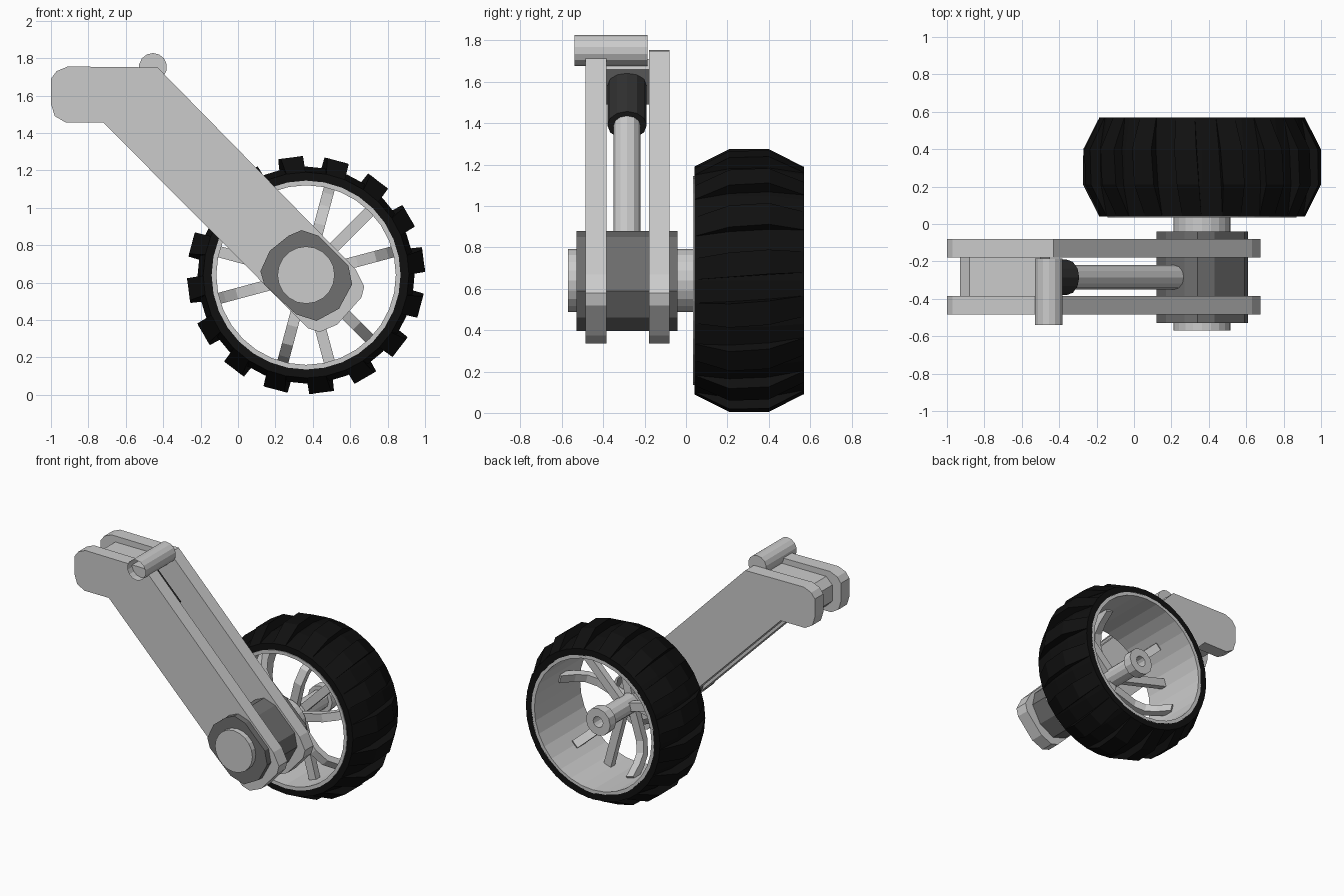
import bpy, bmesh, math
from mathutils import Vector

if "Cube" in bpy.data.objects:
    bpy.data.objects.remove(bpy.data.objects["Cube"])

CX, CZ = 0.364, 0.64  # wheel axis


def material(name, v):
    m = bpy.data.materials.new(name)
    m.diffuse_color = (v, v, v, 1)
    m.use_nodes = True
    m.node_tree.nodes["Principled BSDF"].inputs["Base Color"].default_value = m.diffuse_color
    return m


rubber = material("rubber", 0.005)
dark_metal = material("dark_metal", 0.16)
black_metal = material("black_metal", 0.03)


def finish(name, bm, mat=None):
    bmesh.ops.recalc_face_normals(bm, faces=bm.faces)
    me = bpy.data.meshes.new(name)
    bm.to_mesh(me)
    bm.free()
    ob = bpy.data.objects.new(name, me)
    bpy.context.collection.objects.link(ob)
    if mat:
        me.materials.append(mat)
    return ob


def prism(name, pts, y0, y1, mat=None):
    """Extrude an (x, z) outline along y."""
    bm = bmesh.new()
    f = bm.faces.new([bm.verts.new((x, y0, z)) for x, z in pts])
    r = bmesh.ops.extrude_face_region(bm, geom=[f])
    vs = [v for v in r["geom"] if isinstance(v, bmesh.types.BMVert)]
    bmesh.ops.translate(bm, verts=vs, vec=(0, y1 - y0, 0))
    return finish(name, bm, mat)


def polar(a, y, r):
    return (CX + r * math.cos(a), y, CZ + r * math.sin(a))


def lathe(name, profile, n, mat=None):
    """Spin a closed (y, r) profile around the wheel axis."""
    bm = bmesh.new()
    rings = [[bm.verts.new(polar(2 * math.pi * i / n, y, r)) for y, r in profile] for i in range(n)]
    k = len(profile)
    for i in range(n):
        a, b = rings[i], rings[(i + 1) % n]
        for j in range(k):
            bm.faces.new((a[j], a[(j + 1) % k], b[(j + 1) % k], b[j]))
    return finish(name, bm, mat)


def rod(name, p, q, r, n=12, mat=None, open_start=False):
    p, q = Vector(p), Vector(q)
    bm = bmesh.new()
    bmesh.ops.create_cone(bm, cap_ends=True, segments=n, radius1=r, radius2=r, depth=(q - p).length)
    if open_start:
        bm.faces.ensure_lookup_table()
        cap = min(bm.faces, key=lambda f: f.calc_center_median().z)
        bmesh.ops.delete(bm, geom=[cap], context="FACES_ONLY")
    ob = finish(name, bm, mat)
    ob.location = (p + q) / 2
    ob.rotation_euler = (q - p).to_track_quat("Z", "Y").to_euler()
    return ob


# Two arm plates
arm = [(-1, 1.69), (-.97, 1.73), (-.91, 1.755), (-.43, 1.75), (.63, .67), (.675, .58), (.66, .52),
       (.53, .375), (.435, .335), (.375, .355), (-.72, 1.455), (-.92, 1.455), (-.98, 1.49), (-1, 1.555)]
for side, y in (("front", -.485), ("back", -.18)):
    prism("arm_plate_" + side, arm, y, y + .1)

# Spacer between the plates at the mounting end
prism("arm_spacer", [(-.93, 1.66), (-.88, 1.71), (-.50, 1.71), (-.45, 1.66), (-.70, 1.49), (-.88, 1.49), (-.93, 1.54)],
      -.385, -.18)

# Axle housing
prism("axle_housing", [(.12, .66), (.17, .77), (.27, .85), (.34, .88), (.43, .85), (.59, .69), (.61, .59),
                       (.54, .46), (.42, .395), (.31, .43), (.14, .59)], -.53, -.04, dark_metal)

# Hinge tube, open at the front, and the damper
rod("hinge_tube", (-.455, -.54, 1.752), (-.455, -.185, 1.752), .075, 14, None, True)
rod("damper_body", (-.55, -.285, 1.58), (-.36, -.285, 1.39), .095, 12, black_metal)
rod("damper_rod", (-.40, -.285, 1.43), (.28, -.285, .74), .065, 12)

# Axle and hub
rod("axle", (CX, -.57, CZ), (CX, .06, CZ), .153, 20)
lathe("hub", [(.05, .04), (.05, .07), (.44, .07), (.44, .10), (.51, .10), (.51, .04)], 12)

# Rim barrel and tyre
lathe("rim", [(.035, .48), (.035, .505), (.57, .505), (.57, .48)], 32)
lathe("tyre", [(.04, .50), (.04, .55), (.21, .58), (.40, .58), (.57, .55), (.57, .50)], 32, rubber)

# Tread blocks, slightly slanted across the tyre
bm = bmesh.new()
block = [(.04, .53), (.04, .55), (.21, .636), (.40, .636), (.57, .55), (.57, .53)]
for i in range(16):
    mid = math.radians(7.5 + 22.5 * i)
    sides = []
    for s in (-1, 1):
        sides.append([bm.verts.new(polar(mid + s * .094 + (y - .3) * .12, y, r)) for y, r in block])
    a, b = sides
    for j in range(6):
        k = (j + 1) % 6
        bm.faces.new((a[j], a[k], b[k], b[j]))
    for q in (a, b):
        bm.faces.new((q[0], q[1], q[4], q[5]))
        bm.faces.new((q[1], q[2], q[3], q[4]))
finish("tread_blocks", bm, rubber)

# Spokes: three groups of three, outer two bowed and the middle straight
bowed = [(.11, .05), (.10, .28), (.13, .37), (.20, .43), (.30, .485)]
straight = [(.20, .05), (.20, .485)]
bm = bmesh.new()
for centre in (45, 165, 285):
    for off in (-30, 0, 30):
        ang = math.radians(centre + off)
        side = Vector((-math.sin(ang), 0, math.cos(ang))) * .03
        path = bowed if off else straight
        rings = []
        for j, (y, r) in enumerate(path):
            p0, p1 = path[max(j - 1, 0)], path[min(j + 1, len(path) - 1)]
            d = Vector((p1[0] - p0[0], p1[1] - p0[1])).normalized()
            ny, nr = d.y * .025, -d.x * .025
            lo, hi = Vector(polar(ang, y - ny, r - nr)), Vector(polar(ang, y + ny, r + nr))
            rings.append([bm.verts.new(v) for v in (lo - side, lo + side, hi + side, hi - side)])
        for a, b in zip(rings, rings[1:]):
            for j in range(4):
                k = (j + 1) % 4
                bm.faces.new((a[j], a[k], b[k], b[j]))
        bm.faces.new(rings[0])
        bm.faces.new(rings[-1])
finish("spokes", bm)
